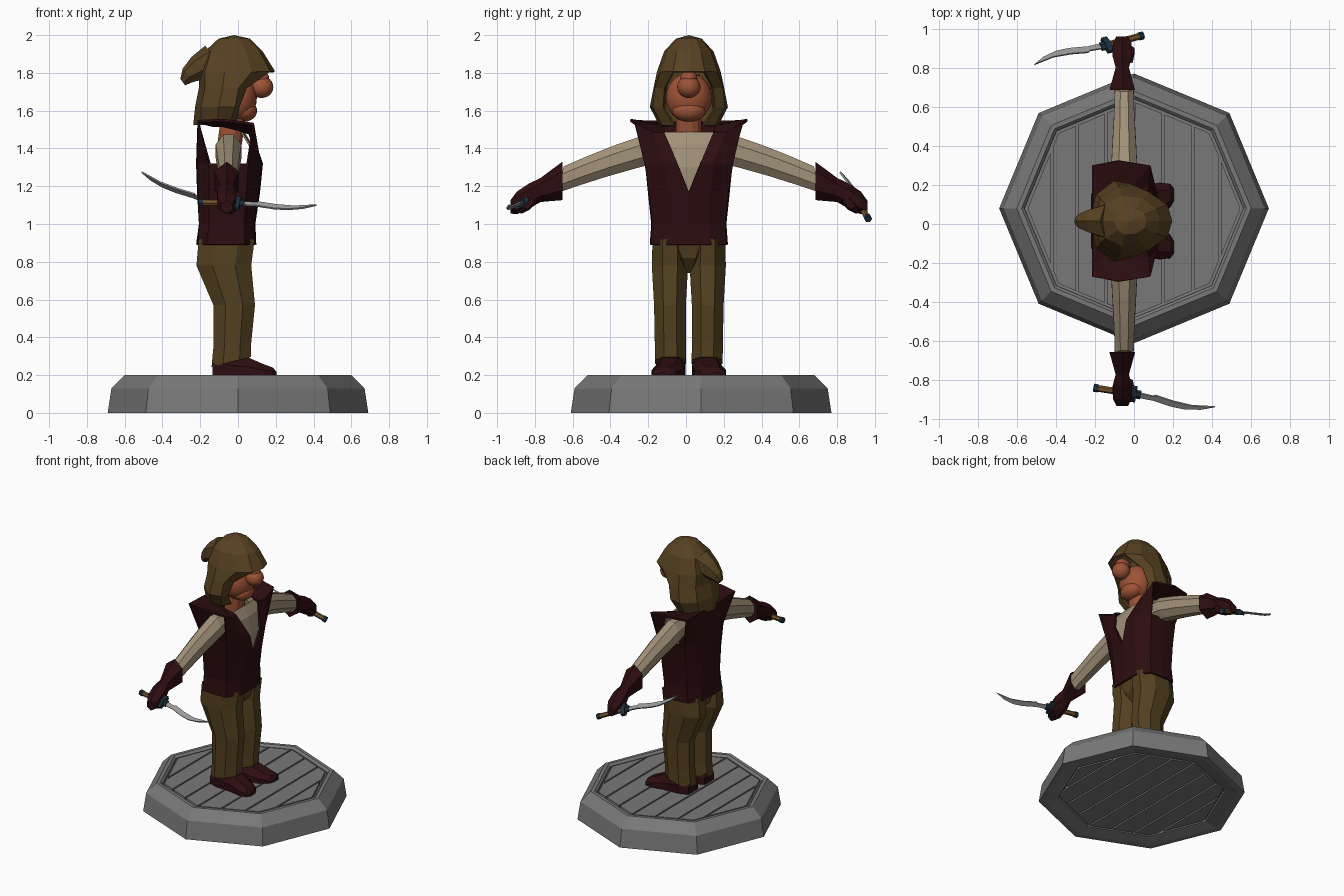
import bpy, bmesh, math
from mathutils import Vector

if "Cube" in bpy.data.objects:
    bpy.data.objects.remove(bpy.data.objects["Cube"])

MID = 0.015  # y of the figure's mirror plane


def colour(name, r, g, b):
    m = bpy.data.materials.new(name)
    m.diffuse_color = (r, g, b, 1)
    m.use_nodes = True
    m.node_tree.nodes["Principled BSDF"].inputs["Base Color"].default_value = m.diffuse_color
    return m


STONE = colour("grey stone", 0.19, 0.19, 0.19)
STEEL = colour("steel", 0.33, 0.33, 0.33)
LEATHER = colour("dark maroon leather", 0.026, 0.004, 0.005)
HOOD = colour("brown hood cloth", 0.098, 0.055, 0.016)
TROUSER = colour("brown trouser cloth", 0.088, 0.052, 0.014)
LINEN = colour("pale linen", 0.36, 0.285, 0.19)
SKIN = colour("tanned skin", 0.34, 0.085, 0.036)
BLUE = colour("dark blue metal", 0.012, 0.03, 0.05)
GRIP = colour("tan grip", 0.18, 0.09, 0.025)


def finish(bm, name, mat, y=0.0, mirror=False, thick=0.0):
    bmesh.ops.delete(bm, geom=[v for v in bm.verts if not v.link_faces], context='VERTS')
    bmesh.ops.recalc_face_normals(bm, faces=bm.faces)
    me = bpy.data.meshes.new(name)
    bm.to_mesh(me)
    bm.free()
    me.materials.append(mat)
    ob = bpy.data.objects.new(name, me)
    ob.location.y = y
    bpy.context.collection.objects.link(ob)
    if mirror:
        mod = ob.modifiers.new("mirror", 'MIRROR')
        mod.use_axis = (False, True, False)
    if thick:
        mod = ob.modifiers.new("thickness", 'SOLIDIFY')
        mod.thickness = thick
        mod.offset = 0
    return ob


def loft(name, rings, mat, caps=True, loop=False, **kw):
    """Skin closed rings of equal point count."""
    bm = bmesh.new()
    vs = [[bm.verts.new(p) for p in r] for r in rings]
    n = len(vs[0])
    pairs = list(zip(vs, vs[1:])) + ([(vs[-1], vs[0])] if loop else [])
    for a, b in pairs:
        for i in range(n):
            j = (i + 1) % n
            bm.faces.new((a[i], a[j], b[j], b[i]))
    if caps and not loop:
        bm.faces.new(vs[0])
        bm.faces.new(vs[-1])
    return finish(bm, name, mat, **kw)


def ring(c, u, v, n=8, turn=0.5):
    """Oval around c spanned by half-axis vectors u and v."""
    k = 1 / math.cos(math.pi / n) if turn else 1
    c, u, v = Vector(c), Vector(u) * k, Vector(v) * k
    ang = [2 * math.pi * (i + turn) / n for i in range(n)]
    return [c + u * math.cos(a) + v * math.sin(a) for a in ang]


def half_shell(name, rows, mat, skip, thick):
    """Open sheet for the +y half, mirrored and thickened."""
    bm = bmesh.new()
    vs = [[bm.verts.new(p) for p in r] for r in rows]
    for r in range(len(vs) - 1):
        for c in range(len(vs[0]) - 1):
            if (r, c) not in skip:
                bm.faces.new((vs[r][c], vs[r][c + 1], vs[r + 1][c + 1], vs[r + 1][c]))
    bmesh.ops.remove_doubles(bm, verts=bm.verts, dist=0.001)
    return finish(bm, name, mat, y=MID, mirror=True, thick=thick)


def at_z(z, pts):
    return [(x, y, z) for x, y in pts]


def ball(name, c, r, mat):
    bm = bmesh.new()
    bmesh.ops.create_uvsphere(bm, u_segments=20, v_segments=12, radius=1)
    for v in bm.verts:
        v.co = Vector((v.co.x * r[0] + c[0], v.co.y * r[1] + c[1], v.co.z * r[2] + c[2]))
        v.co.y += MID
    for f in bm.faces:
        f.smooth = True
    return finish(bm, name, mat)


# Octagonal stand: rim, shallow core and planks
BASE_Y = 0.08
profile = [(0.65, 0), (0.69, 0), (0.67, 0.13), (0.60, 0.2), (0.575, 0.2), (0.56, 0.185), (0.56, 0.02)]
loft("stand_rim", [ring((0, BASE_Y, z), (r, 0, 0), (0, r, 0), turn=0) for r, z in profile],
     STONE, loop=True)
loft("stand_core", [ring((0, BASE_Y, z), (0.57, 0, 0), (0, 0.57, 0), turn=0) for z in (0.04, 0.17)], STONE)
R = 0.545
gaps = [-R, -0.42, -0.29, -0.145, 0, 0.15, 0.30, 0.44, R]
for i, (a, b) in enumerate(zip(gaps, gaps[1:])):
    a, b = a + 0.006, b - 0.006
    xs = [a] + [x for x in (-0.7071 * R, 0, 0.7071 * R) if a < x < b] + [b]
    half = [(x, min(R - 0.4142 * abs(x), (R - abs(x)) * 2.4142)) for x in xs]
    outline = half + [(x, -h) for x, h in reversed(half)]
    loft(f"stand_plank_{i + 1}", [[(x, y + BASE_Y, z) for x, y in outline] for z in (0.02, 0.19)], STONE)

# Trousers: z, centre x, half depth, centre y, half width, hem slope
legs = [(0.27, -0.035, 0.105, 0.097, 0.082, 0.25), (0.36, -0.03, 0.10, 0.098, 0.082, 0.1),
        (0.57, -0.02, 0.11, 0.10, 0.084, 0), (0.78, -0.075, 0.145, 0.10, 0.096, 0),
        (0.92, -0.06, 0.148, 0.10, 0.092, 0)]
loft("trouser_leg", [ring((x, y, z), (rx, 0, rx * s), (0, ry, 0)) for z, x, rx, y, ry, s in legs],
     TROUSER, y=MID, mirror=True)
hips = [(0.74, 0.05, 0.03), (0.82, 0.12, 0.09), (0.93, 0.145, 0.18)]
loft("trouser_hips", [ring((-0.06, 0, z), (rx, 0, 0), (0, ry, 0)) for z, rx, ry in hips], TROUSER, y=MID)

# Shoes: x, centre y, half width, height
shoe = [(-0.135, 0.095, 0.055, 0.09), (-0.07, 0.095, 0.078, 0.12), (0.05, 0.10, 0.08, 0.10),
        (0.13, 0.115, 0.082, 0.065), (0.185, 0.13, 0.06, 0.045), (0.205, 0.135, 0.03, 0.02)]
loft("shoe", [[(x, y - w, 0.195), (x, y + w, 0.195), (x, y + w, 0.195 + h * 0.5), (x, y + w * 0.5, 0.195 + h),
               (x, y - w * 0.5, 0.195 + h), (x, y - w, 0.195 + h * 0.5)] for x, y, w, h in shoe],
     LEATHER, y=MID, mirror=True)

# Vest: open V neck, arm holes and flared shoulders
vest = [
    at_z(0.89, [(0.09, 0), (0.085, 0.11), (0.03, 0.195), (-0.07, 0.2), (-0.16, 0.19), (-0.21, 0.11), (-0.215, 0)]),
    at_z(1.0, [(0.085, 0), (0.08, 0.11), (0.03, 0.188), (-0.07, 0.192), (-0.15, 0.185), (-0.2, 0.11), (-0.2, 0)]),
    at_z(1.17, [(0.11, 0), (0.10, 0.11), (0.04, 0.205), (-0.07, 0.21), (-0.15, 0.2), (-0.205, 0.11), (-0.21, 0)]),
    at_z(1.32, [(0.125, 0.06), (0.115, 0.13), (0.05, 0.23), (-0.06, 0.225), (-0.15, 0.225), (-0.21, 0.12), (-0.215, 0)]),
    [(0.06, 0.13, 1.48), (0.07, 0.19, 1.48), (0.08, 0.285, 1.53), (-0.08, 0.31, 1.55),
     (-0.21, 0.285, 1.545), (-0.21, 0.13, 1.54), (-0.21, 0, 1.53)],
    [(0.03, 0.13, 1.49), (0.0, 0.14, 1.50), (-0.04, 0.14, 1.51), (-0.08, 0.14, 1.52),
     (-0.13, 0.13, 1.52), (-0.17, 0.08, 1.53), (-0.18, 0, 1.53)]]
half_shell("vest", vest, LEATHER, {(3, 2), (3, 3)}, 0.014)

# Linen shirt front and sleeves (y, z, half depth, half height)
half_shell("shirt_front", [
    at_z(1.15, [(0.085, 0), (0.085, 0.04)]), at_z(1.30, [(0.095, 0), (0.09, 0.11)]),
    at_z(1.42, [(0.07, 0), (0.06, 0.14)]), at_z(1.485, [(0.03, 0), (0.02, 0.16)])], LINEN, set(), 0.01)
sleeve = [(0.14, 1.40, 0.06, 0.075), (0.25, 1.385, 0.068, 0.088), (0.41, 1.335, 0.06, 0.083),
          (0.55, 1.285, 0.052, 0.077), (0.68, 1.235, 0.048, 0.07)]
loft("sleeve", [ring((-0.05, y, z), (rx, 0, 0), (0, -rz * 0.25, rz)) for y, z, rx, rz in sleeve],
     LINEN, y=MID, mirror=True)

# Flared gloves and thumbs
glove = [(0.67, 1.228, 0.066, 0.088), (0.785, 1.18, 0.034, 0.055), (0.845, 1.148, 0.05, 0.058),
         (0.91, 1.112, 0.048, 0.052), (0.945, 1.09, 0.03, 0.03)]
loft("glove", [ring((-0.06, y, z), (rx, 0, 0), (0, 0, rz), 6) for y, z, rx, rz in glove],
     LEATHER, y=MID, mirror=True)
thumb = [((-0.03, 0.83, 1.13), 0.024), ((-0.02, 0.87, 1.085), 0.022), ((-0.04, 0.90, 1.06), 0.012)]
loft("thumb", [ring(c, (r, 0, 0), (0, r, r * 0.4), 5) for c, r in thumb], LEATHER, y=MID, mirror=True)

# Head
loft("neck", [ring((x, 0, z), (0.065, 0, 0), (0, 0.068, 0), 12) for x, z in ((-0.045, 1.42), (-0.02, 1.6))],
     SKIN, y=MID)
ball("head", (-0.005, 0, 1.67), (0.105, 0.122, 0.13), SKIN)
ball("chin", (0.035, 0, 1.60), (0.066, 0.088, 0.058), SKIN)
ball("nose", (0.125, 0, 1.725), (0.062, 0.062, 0.058), SKIN)
ball("nose_bridge", (0.11, 0, 1.77), (0.055, 0.045, 0.05), SKIN)

# Hood: columns run from front centre, rim, cheek, side, back corner, to back centre
hood = [
    at_z(1.525, [(0.05, 0), (-0.015, 0.075), (-0.05, 0.135), (-0.11, 0.15), (-0.19, 0.10), (-0.23, 0)]),
    at_z(1.62, [(0.05, 0), (0.0, 0.135), (-0.02, 0.185), (-0.10, 0.2), (-0.19, 0.13), (-0.22, 0)]),
    at_z(1.72, [(0.05, 0), (0.04, 0.125), (0.0, 0.175), (-0.08, 0.18), (-0.17, 0.12), (-0.2, 0)]),
    at_z(1.805, [(0.19, 0), (0.165, 0.08), (0.07, 0.145), (-0.07, 0.162), (-0.17, 0.11), (-0.2, 0)]),
    at_z(1.91, [(0.125, 0), (0.11, 0.06), (0.04, 0.11), (-0.06, 0.125), (-0.14, 0.085), (-0.17, 0)]),
    at_z(1.975, [(0.06, 0), (0.05, 0.035), (0.01, 0.06), (-0.05, 0.065), (-0.08, 0.045), (-0.1, 0)]),
    at_z(1.993, [(-0.02, 0)] * 6)]


def hood_shell():
    bm = bmesh.new()
    vs = [[bm.verts.new(p) for p in r] for r in hood[:-1]]
    top = bm.verts.new(hood[-1][0])
    for r in range(6):
        for c in range(5):
            if c == 0 and r < 3:
                continue  # face opening
            if r == 5:
                bm.faces.new((vs[r][c], vs[r][c + 1], top))
            else:
                bm.faces.new((vs[r][c], vs[r][c + 1], vs[r + 1][c + 1], vs[r + 1][c]))
    finish(bm, "hood", HOOD, y=MID, mirror=True, thick=0.014)


hood_shell()
tail = [((-0.11, 0, 1.86), 0.095), ((-0.20, 0, 1.825), 0.068), ((-0.265, 0, 1.785), 0.042), ((-0.292, 0, 1.75), 0.02)]
loft("hood_tail", [ring(c, (r * 0.6, 0, -r * 0.8), (0, r, 0), 7) for c, r in tail], HOOD, y=MID)


# Curved daggers
def dagger(side, guard, tip, edge):
    g, t = Vector(guard), Vector(tip)
    d = (t - g).normalized()
    e = Vector(edge)
    e = (e - d * e.dot(d)).normalized()
    n = d.cross(e)
    L = (t - g).length

    def box(a0, a1, w, h):
        return [ring(g + d * a, e * w, n * h, 6) for a in (a0, a1)]

    shape = [(0, 0.016), (0.1, 0.02), (0.2, 0.04), (0.27, 0.044), (0.35, 0.03), (L, 0),
             (0.3, 0.015), (0.2, 0.005), (0.11, -0.014), (0.1, -0.006), (0, -0.016)]
    loft(side + "_dagger_blade", [[g + d * a + e * w + n * s for a, w in shape] for s in (-0.005, 0.005)], STEEL)
    loft(side + "_dagger_guard", box(-0.02, 0.012, 0.045, 0.018), BLUE)
    loft(side + "_dagger_collar", box(0.012, 0.035, 0.022, 0.013), BLUE)
    loft(side + "_dagger_grip", box(-0.185, -0.02, 0.015, 0.015), GRIP)
    loft(side + "_dagger_pommel", box(-0.21, -0.185, 0.018, 0.018), BLUE)


dagger("left", (-0.14, 0.915, 1.11), (-0.51, 0.815, 1.275), (0, 0.8, -0.6))
dagger("right", (0.0, -0.87, 1.11), (0.415, -0.935, 1.10), (0, -0.8, -0.6))
